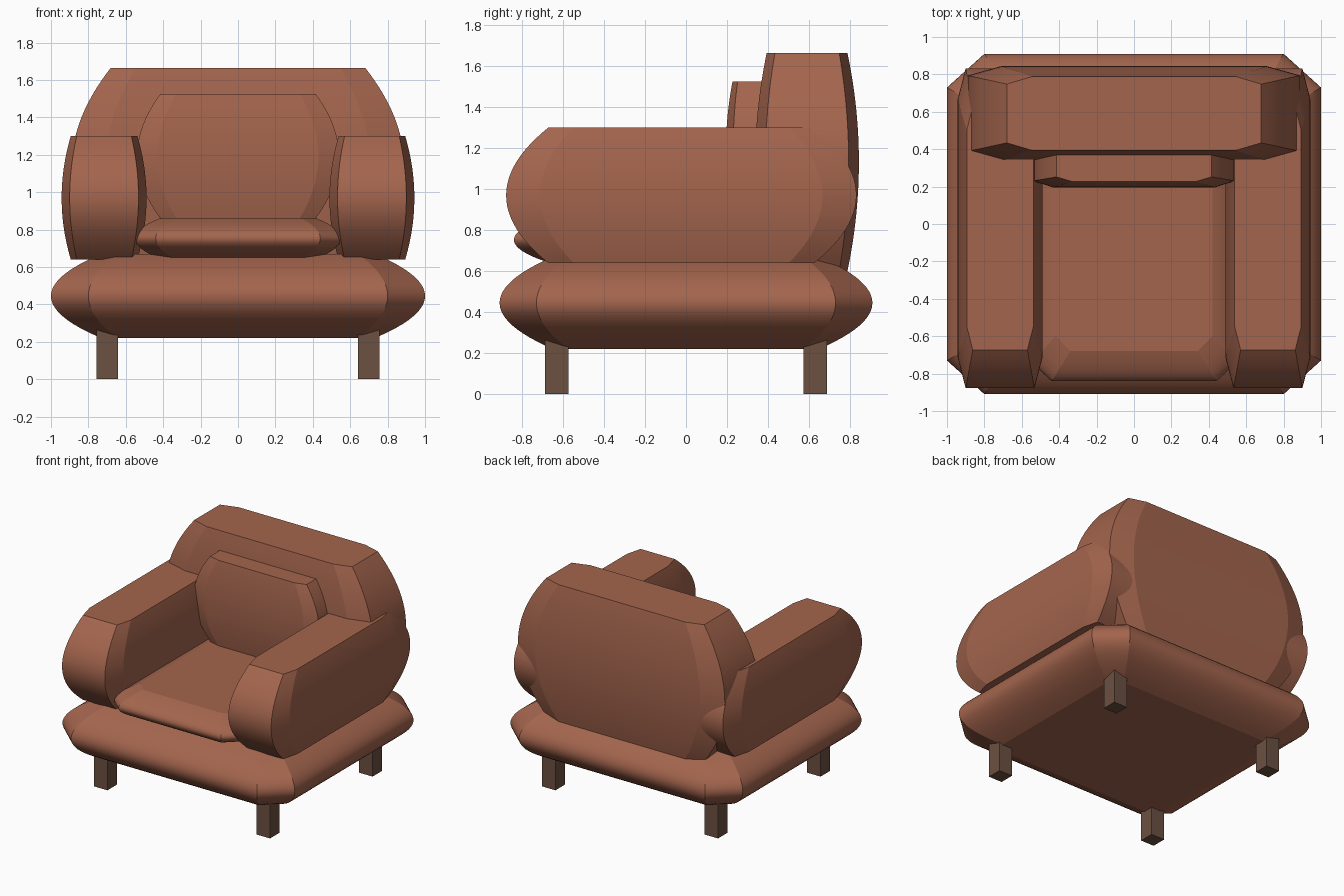
import bpy
import bmesh

cube = bpy.data.objects.get("Cube")
if cube:
    bpy.data.objects.remove(cube, do_unlink=True)


def material(name, rgb):
    mat = bpy.data.materials.new(name)
    mat.use_nodes = True
    mat.diffuse_color = (*rgb, 1)
    mat.node_tree.nodes["Principled BSDF"].inputs["Base Color"].default_value = (*rgb, 1)
    return mat


leather = material("terracotta leather", (0.37, 0.13, 0.075))
wood = material("dark wood", (0.15, 0.08, 0.052))


def finish(name, bm, mat):
    bmesh.ops.recalc_face_normals(bm, faces=bm.faces)
    mesh = bpy.data.meshes.new(name)
    bm.to_mesh(mesh)
    bm.free()
    mesh.materials.append(mat)
    obj = bpy.data.objects.new(name, mesh)
    bpy.context.collection.objects.link(obj)
    return obj


def cushion(name, center, z_range, end, middle, levels=24):
    """Bulging block with cut corners; end and middle are (half x, half y, cut x, cut y)."""
    bm = bmesh.new()
    rings = []
    for i in range(levels + 1):
        t = i / levels
        bulge = 1 - (2 * t - 1) ** 2
        hx, hy, cx, cy = [a + (b - a) * bulge for a, b in zip(end, middle)]
        z = z_range[0] + (z_range[1] - z_range[0]) * t
        outline = [(hx, hy - cy), (hx - cx, hy), (cx - hx, hy), (-hx, hy - cy),
                   (-hx, cy - hy), (cx - hx, -hy), (hx - cx, -hy), (hx, cy - hy)]
        rings.append([bm.verts.new((center[0] + x, center[1] + y, z)) for x, y in outline])
    for low, high in zip(rings, rings[1:]):
        for j in range(len(low)):
            k = (j + 1) % len(low)
            bm.faces.new((low[j], low[k], high[k], high[j])).smooth = True
        # Seams along the cut corners stay crisp
        for a, b in zip(low, high):
            bm.edges.get((a, b)).smooth = False
    for ring in (rings[0], rings[-1]):
        cap = bm.faces.new(ring)
        for edge in cap.edges:
            edge.smooth = False
    return finish(name, bm, leather)


def leg(name, x, y):
    bm = bmesh.new()
    bmesh.ops.create_cube(bm, size=1)
    bmesh.ops.scale(bm, vec=(0.115, 0.115, 0.34), verts=bm.verts)
    bmesh.ops.translate(bm, vec=(x, y, 0.17), verts=bm.verts)
    return finish(name, bm, wood)


# Base and seat
cushion("base_cushion", (0, 0), (0.22, 0.67),
        (0.73, 0.65, 0.09, 0.08), (1.0, 0.91, 0.2, 0.18))
cushion("seat_cushion", (0, -0.17), (0.645, 0.86),
        (0.42, 0.51, 0.08, 0.08), (0.55, 0.67, 0.11, 0.1))

# Backrest and loose cushion
cushion("backrest", (0, 0.591), (0.6, 1.665),
        (0.68, 0.197, 0.135, 0.04), (0.89, 0.253, 0.18, 0.05))
cushion("back_cushion", (0, 0.345), (0.86, 1.525),
        (0.415, 0.118, 0.085, 0.025), (0.54, 0.15, 0.11, 0.035))

# Arms and legs, mirrored left and right
for side, sx in (("left", 1), ("right", -1)):
    cushion(side + "_arm", (sx * 0.716, -0.023), (0.64, 1.3),
            (0.178, 0.65, 0.032, 0.125), (0.227, 0.855, 0.043, 0.165))
    for place, sy in (("front", -1), ("back", 1)):
        leg(f"{place}_{side}_leg", sx * 0.7, sy * 0.63)
